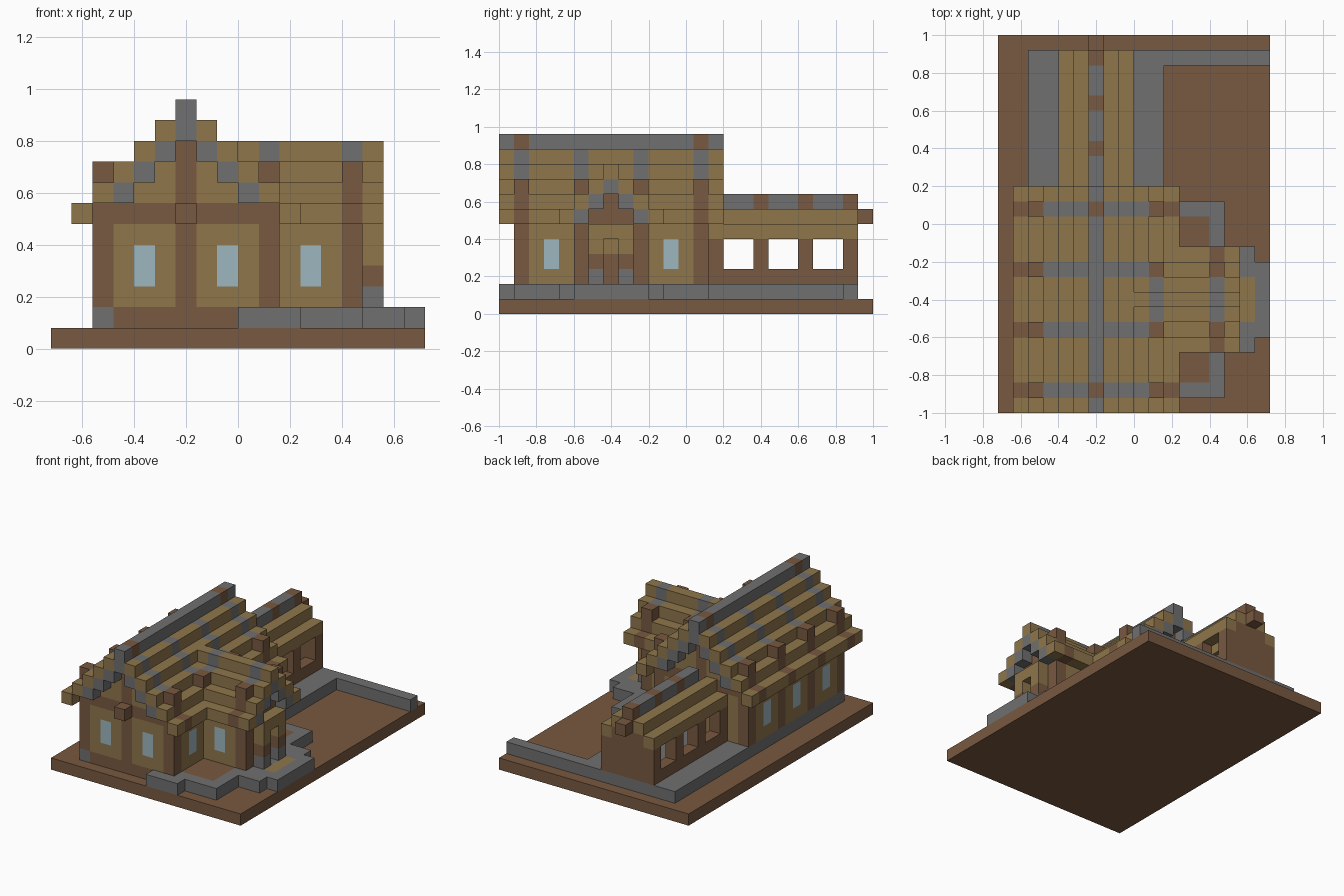
import bpy
import bmesh
from mathutils import Vector
from math import radians

default_cube = bpy.data.objects.get("Cube")
if default_cube:
    bpy.data.objects.remove(default_cube, do_unlink=True)

UNIT = 0.08
ORIGIN = Vector((-0.72, -1.0, 0.0))
COLOURS = {
    "timber": (0.19, 0.1, 0.052),
    "straw": (0.275, 0.182, 0.07),
    "stone": (0.162, 0.162, 0.162),
    "glass": (0.34, 0.47, 0.52),
}
names = list(COLOURS)
materials = []
for name, rgb in COLOURS.items():
    mat = bpy.data.materials.new(name)
    mat.use_nodes = True
    mat.diffuse_color = (*rgb, 1)
    shader = mat.node_tree.nodes["Principled BSDF"]
    shader.inputs["Base Color"].default_value = (*rgb, 1)
    shader.inputs["Roughness"].default_value = 0.9
    materials.append(mat)

cells = {}  # block position -> (part, colour)


def span(value):
    return range(*value) if isinstance(value, tuple) else (value,)


def fill(part, colour, x, y, z):
    """Fill blocks; each axis is one index or a (start, stop) pair."""
    for i in span(x):
        for j in span(y):
            for k in span(z):
                cells[i, j, k] = (part, colour)


def clear(x, y, z):
    for i in span(x):
        for j in span(y):
            for k in span(z):
                cells.pop((i, j, k), None)


# Ground slab
fill("ground_slab", "timber", (0, 18), (0, 25), 0)

# Stone terrace and paths
TERRACE = [
    ((2, 11), (1, 24)), ((9, 12), (0, 1)), ((11, 15), (1, 14)),
    ((11, 17), (4, 11)), ((17, 18), (5, 10)), ((9, 18), (23, 24)),
]
for x, y in TERRACE:
    fill("stone_terrace", "stone", x, y, 1)

# Earth beds and the doormat
fill("earth_bed", "timber", (3, 9), (1, 14), 1)
for y in ((2, 5), (10, 13)):
    fill("earth_bed", "timber", (11, 14), y, 1)
fill("doormat", "straw", 16, (6, 9), 1)

# Side wing: walls, gable, roof running along x
WING_MID = 7
fill("wing_walls", "straw", (11, 15), (5, 10), (2, 7))
fill("wing_walls", "straw", (9, 15), (6, 9), 7)
fill("wing_walls", "straw", (9, 15), WING_MID, 8)
fill("wing_gable_beam", "timber", 14, (6, 9), 6)
fill("wing_gable_beam", "timber", 14, WING_MID, 7)
fill("front_door", "timber", 14, WING_MID, (2, 4))
for side in (-1, 1):
    for step in range(4):
        y, z = WING_MID + side * step, 9 - step
        fill("wing_roof", "straw", (9, 16), y, z)
        for x in (10, 14):
            fill("wing_rafters", "stone" if step < 2 else "timber", x, y, z)
        if step < 3:
            fill("wing_verge", "stone", 15, y, z - 1)
    y = WING_MID + 2 * side
    fill("wing_posts", "timber", 14, y, (2, 9))
    fill("wing_rafters", "timber", 10, y, 8)
    fill("wing_windows", "glass", 12, y, (3, 5))
    # Porch pillar
    y = WING_MID + side
    for z, colour in enumerate(("stone", "timber", "straw"), 2):
        fill("porch_pillars", colour, 15, y, z)
fill("porch_lintel", "straw", 15, (6, 9), 5)

# Main house walls and filled gable
MID = 6
BAYS = (1, 5, 9, 13)
fill("house_walls", "straw", (2, 11), (1, 14), (2, 7))
for z in range(7, 11):
    half = 10 - z
    fill("house_walls", "straw", (MID - half, MID + half + 1), (1, 14), z)
for y in (1, 13):
    fill("house_cross_beams", "timber", (2, 11), y, 6)
    for x in (2, MID, 10):
        fill("house_posts", "timber", x, y, (2, 10 if x == MID else 7))
    for x in (4, 8):
        fill("house_windows", "glass", x, y, (3, 5))
for y in BAYS:
    fill("house_posts", "timber", 2, y, (2, 7))
for y in (3, 7, 11):
    fill("house_windows", "glass", 2, y, (3, 5))
    if y != WING_MID:
        fill("house_windows", "glass", 10, y, (3, 5))
fill("ridge_beam_end", "timber", MID, 0, 6)

# Main stepped roof with rafters, verges and raised rafter feet
for side in (-1, 1):
    for step in range(6):
        x, z = MID + side * step, 11 - step
        in_wing = side > 0 and step == 5
        for y in range(15):
            if in_wing and 4 < y < 10:
                continue
            colour = "stone" if step == 0 else "straw"
            if y in BAYS and step:
                colour = "stone" if step < 4 else "timber"
            if y in (1, 13) and not step:
                colour = "timber"
            part = "house_rafters" if y in BAYS else "house_roof"
            fill("house_ridge" if not step else part, colour, x, y, z)
            if y in BAYS and step == 4:
                fill("rafter_feet", "timber", x, y, z + 1)
        if step < 4:
            for y in (0, 14):
                fill("house_verges", "stone", x, y, z - 1)

# Rear hall: hollow walls with open windows, gable and stepped roof
fill("hall_walls", "timber", (4, 9), (14, 24), (2, 5))
clear((5, 8), (14, 23), (2, 5))
for y in ((15, 17), (18, 20), (21, 23)):
    for x in (4, 8):
        clear(x, y, (3, 5))
fill("hall_gable", "timber", (5, 8), 23, 5)
fill("hall_gable", "timber", MID, 23, 6)
for side in (-1, 1):
    for step in (1, 2):
        fill("hall_roof", "straw", MID + side * step, (14, 24), 7 - step)
fill("hall_ridge", "stone", MID, (15, 24), 7)
for y in (17, 20, 23):
    fill("hall_ridge", "timber", MID, y, 7)
fill("hall_beam_end", "timber", MID, 24, 6)

# Turn each part into a mesh of its exposed faces
AXES = [Vector((1, 0, 0)), Vector((0, 1, 0)), Vector((0, 0, 1))]


def build(part):
    bm = bmesh.new()
    for cell, (owner, colour) in cells.items():
        if owner != part:
            continue
        for a in range(3):
            u, v = AXES[(a + 1) % 3], AXES[(a + 2) % 3]
            for sign in (-1, 1):
                normal = AXES[a] * sign
                if tuple(int(c) for c in Vector(cell) + normal) in cells:
                    continue
                start = Vector(cell) + (AXES[a] if sign > 0 else Vector())
                corners = [start, start + u, start + u + v, start + v]
                if sign < 0:
                    corners.reverse()
                face = bm.faces.new([bm.verts.new(ORIGIN + c * UNIT) for c in corners])
                face.material_index = names.index(colour)
    bmesh.ops.remove_doubles(bm, verts=bm.verts, dist=UNIT / 100)
    bmesh.ops.dissolve_limit(bm, angle_limit=radians(1), verts=bm.verts,
                             edges=bm.edges, delimit={"MATERIAL"})
    mesh = bpy.data.meshes.new(part)
    bm.to_mesh(mesh)
    bm.free()
    for mat in materials:
        mesh.materials.append(mat)
    bpy.context.collection.objects.link(bpy.data.objects.new(part, mesh))


for part in sorted({owner for owner, _ in cells.values()}):
    build(part)
